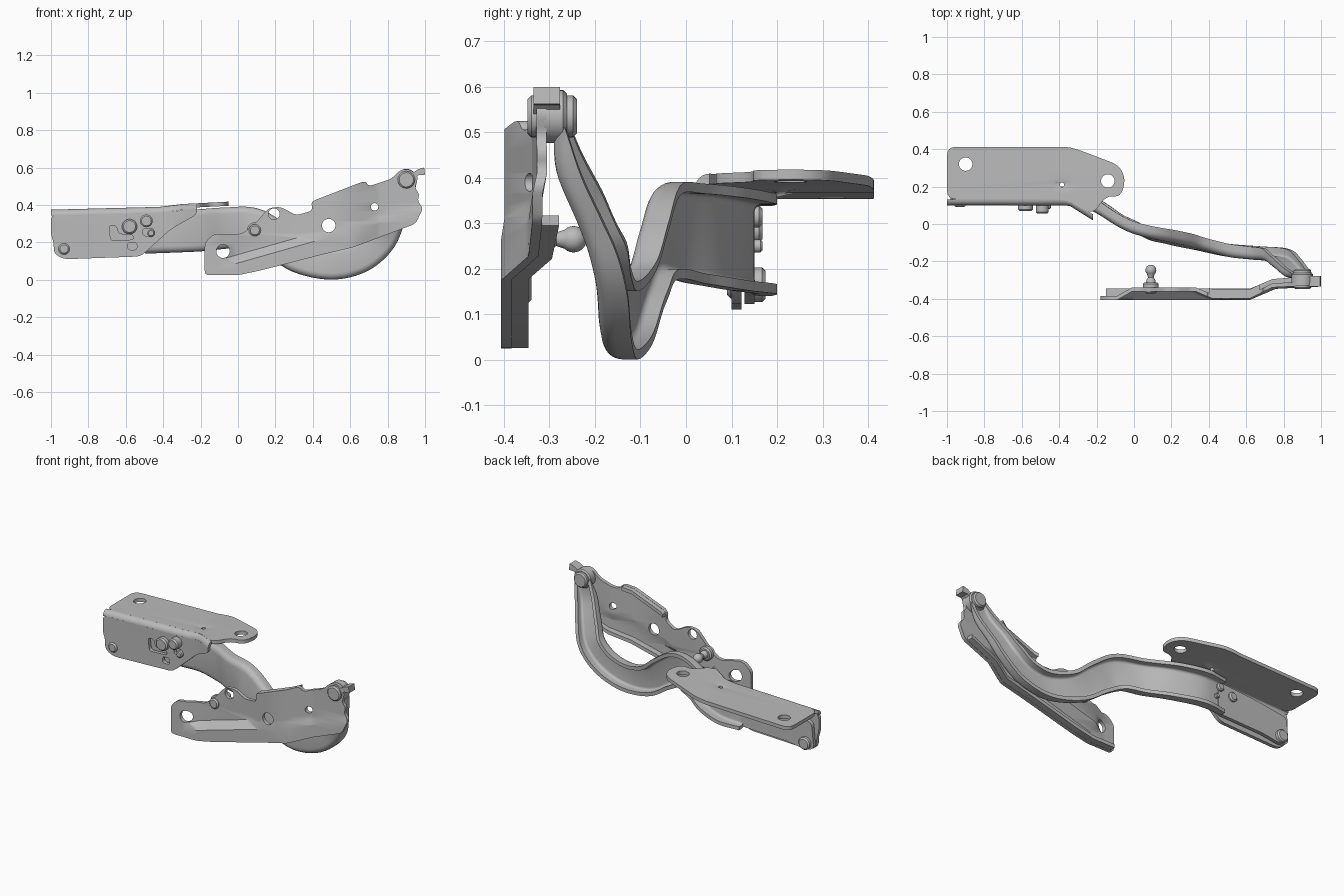
import bpy, bmesh, math
from mathutils import Vector

cube = bpy.data.objects.get("Cube")
if cube:
    bpy.data.objects.remove(cube, do_unlink=True)

steel = bpy.data.materials.new("grey_steel")
steel.use_nodes = True
GREY = (0.5, 0.5, 0.5, 1)
steel.diffuse_color = GREY
steel.node_tree.nodes["Principled BSDF"].inputs["Base Color"].default_value = GREY
T = 0.022  # sheet thickness


def finish(name, bm):
    bmesh.ops.recalc_face_normals(bm, faces=bm.faces)
    me = bpy.data.meshes.new(name)
    bm.to_mesh(me)
    bm.free()
    me.materials.append(steel)
    me.shade_smooth()
    me.set_sharp_from_angle(angle=math.radians(32))
    ob = bpy.data.objects.new(name, me)
    bpy.context.collection.objects.link(ob)
    return ob


def lerp(x, table):
    if x <= table[0][0]:
        return table[0][1]
    for (a, p), (b, q) in zip(table, table[1:]):
        if x <= b:
            return p + (q - p) * (x - a) / (b - a)
    return table[-1][1]


def rounded(pts, r):
    out, n = [], len(pts)
    for i in range(n):
        p, a, b = (Vector(pts[k % n]) for k in (i, i - 1, i + 1))
        s = p + (a - p).normalized() * min(r, (a - p).length * 0.45)
        e = p + (b - p).normalized() * min(r, (b - p).length * 0.45)
        for k in range(5):
            t = k / 4
            out.append(s * (1 - t) ** 2 + p * 2 * t * (1 - t) + e * t * t)
    return out


def circle(u, v, r, n=24):
    return [(u + r * math.cos(k * math.tau / n), v + r * math.sin(k * math.tau / n)) for k in range(n)]


def sheet(name, outline, holes, place, cuts, radius=0.03):
    """Flat blank with holes, creased along the cuts and bent by place(u, v, w)."""
    cu = bpy.data.curves.new(name + "_blank", "CURVE")
    cu.dimensions, cu.fill_mode, cu.extrude = "2D", "BOTH", T / 2
    for loop in [rounded(outline, radius)] + holes:
        sp = cu.splines.new("POLY")
        sp.points.add(len(loop) - 1)
        for q, p in zip(sp.points, loop):
            q.co = (p[0], p[1], 0, 1)
        sp.use_cyclic_u = True
    tmp = bpy.data.objects.new(name + "_blank", cu)
    bpy.context.collection.objects.link(tmp)
    me = bpy.data.meshes.new_from_object(tmp.evaluated_get(bpy.context.evaluated_depsgraph_get()))
    bpy.data.objects.remove(tmp)
    bm = bmesh.new()
    bm.from_mesh(me)
    bpy.data.meshes.remove(me)
    bmesh.ops.remove_doubles(bm, verts=bm.verts, dist=1e-5)
    for co, no in cuts:
        bmesh.ops.bisect_plane(bm, geom=bm.verts[:] + bm.edges[:] + bm.faces[:], plane_co=co, plane_no=no)
    for v in bm.verts:
        v.co = place(*v.co)
    return finish(name, bm)


def skin(name, rings):
    bm = bmesh.new()
    loops = [[bm.verts.new(p) for p in ring] for ring in rings]
    for a, b in zip(loops, loops[1:]):
        for i in range(len(a)):
            j = (i + 1) % len(a)
            bm.faces.new((a[i], a[j], b[j], b[i]))
    bm.faces.new(loops[0])
    bm.faces.new(loops[-1])
    return finish(name, bm)


def turned(name, x, z, profile, n=28):
    """Stack of circles (y, radius) along the y axis."""
    return skin(name, [[(x + p[0], y, z + p[1]) for p in circle(0, 0, r, n)] for y, r in profile])


def stud(name, x, z, y0, y1, r):
    s = math.copysign(min(0.008, r * 0.3), y1 - y0)
    return turned(name, x, z, [(y0, r), (y1 - s, r), (y1, r - abs(s))])


def x_cuts(xs):
    return [((x, 0, 0), (1, 0, 0)) for x in xs]


# Mounting bracket: top plate, bend and side flange
top_z = [(-1, 0.375), (-0.42, 0.39), (-0.3, 0.405), (-0.05, 0.418)]
front_y = [(-0.37, 0.1), (-0.34, 0.095), (-0.22, 0.02)]
R = 0.032

sheet("bracket_top_plate",
      [(-1, 0.132), (-0.36, 0.13), (-0.22, 0.05), (-0.15, 0.15), (-0.07, 0.145), (-0.045, 0.24),
       (-0.08, 0.315), (-0.34, 0.413), (-1, 0.413)],
      [circle(-0.9, 0.32, 0.036), circle(-0.14, 0.23, 0.036), circle(-0.385, 0.21, 0.012)],
      lambda u, v, w: (u, v, lerp(u, top_z) - T / 2 + w - 0.008 * max(0, 1 - math.hypot(u + 0.385, v - 0.21) / 0.05)),
      x_cuts([-0.43, -0.42, -0.36, -0.34, -0.3]), 0.05)


def bend_ring(x):
    y, z = lerp(x, front_y) + R, lerp(x, top_z) - R
    arc = [k * math.pi / 12 for k in range(7)]
    return ([(x, y - R * math.cos(a), z + R * math.sin(a)) for a in arc]
            + [(x, y - (R - T) * math.cos(a), z + (R - T) * math.sin(a)) for a in reversed(arc)])


skin("bracket_bend", [bend_ring(x) for x in (-1, -0.7, -0.42, -0.37, -0.34, -0.3, -0.22)])
slot = [(-0.69, 0.29), (-0.65, 0.29), (-0.64, 0.245), (-0.56, 0.24), (-0.56, 0.215), (-0.68, 0.21)]
keyhole = [(-0.59, 0.2), (-0.54, 0.2), (-0.54, 0.16), (-0.59, 0.16)]
pocket = [(-0.51, 0.275), (-0.45, 0.275), (-0.45, 0.235), (-0.51, 0.235)]
sheet("bracket_side_flange",
      [(-1, 0.346), (-1, 0.24), (-0.985, 0.2), (-0.985, 0.14), (-0.93, 0.11), (-0.52, 0.125), (-0.36, 0.27),
       (-0.22, 0.35), (-0.22, 0.38), (-0.42, 0.359)],
      [rounded(p, 0.018) for p in (slot, keyhole, pocket)],
      lambda u, v, w: (u, lerp(u, front_y) + T / 2 + w, v), x_cuts([-0.37, -0.34]))

# Arm: a channel swept along a gooseneck path (x, front y, z, width, depth)
path = [Vector(p) for p in (
    (-0.5, 0.128, 0.25, 0.22, 0.06), (-0.36, 0.122, 0.255, 0.22, 0.075), (-0.2, 0.06, 0.265, 0.225, 0.075),
    (-0.06, -0.025, 0.277, 0.22, 0.07), (0.08, -0.078, 0.28, 0.21, 0.065), (0.2, -0.105, 0.215, 0.195, 0.065),
    (0.33, -0.135, 0.125, 0.18, 0.065), (0.5, -0.175, 0.087, 0.172, 0.07), (0.65, -0.19, 0.122, 0.172, 0.07),
    (0.755, -0.2, 0.21, 0.172, 0.068), (0.81, -0.238, 0.32, 0.165, 0.062), (0.86, -0.285, 0.43, 0.145, 0.055),
    (0.9, -0.29, 0.53, 0.115, 0.024))]


def spline(pts, steps):
    ext = [pts[0] * 2 - pts[1]] + pts + [pts[-1] * 2 - pts[-2]]
    for a, b, c, d in zip(ext, ext[1:], ext[2:], ext[3:]):
        for k in range(steps):
            t = k / steps
            yield (b * 2 + (c - a) * t + (a * 2 - b * 5 + c * 4 - d) * t * t + (b * 3 - a - c * 3 + d) * t ** 3) / 2
    yield pts[-1]


def channel(h, depth):
    r, q = 0.035, 0.015
    arc = [k * math.pi / 10 for k in range(6)]
    outer = [(h, depth)] + [(h - r + r * math.cos(a), r - r * math.sin(a)) for a in arc]
    inner = [(h - T, depth)] + [(h - T - q + q * math.cos(a), T + q - q * math.sin(a)) for a in arc]
    outer = [(a, min(d, depth)) for a, d in outer]
    inner = [(a, min(d, depth)) for a, d in inner]
    mirror = lambda side: [(-a, d) for a, d in reversed(side)]
    return outer + mirror(outer) + [(-a, d) for a, d in inner] + inner[::-1]


line = list(spline(path, 6))
rings = []
for i, p in enumerate(line):
    t = line[min(i + 1, len(line) - 1)] - line[max(i - 1, 0)]
    n = Vector((-t[2], t[0])).normalized()
    rings.append([(p[0] + n.x * a, p[1] + d, p[2] + n.y * a) for a, d in channel(p[3] / 2, p[4])])
skin("gooseneck_arm", rings)

# Flat tail of the arm behind the flange, with its fasteners
sheet("arm_tail_plate",
      [(-0.97, 0.3), (-0.985, 0.14), (-0.93, 0.12), (-0.8, 0.14), (-0.48, 0.15), (-0.48, 0.35), (-0.75, 0.33)],
      [], lambda u, v, w: (u, 0.14 + w, v), [])
stud("tail_rivet_front", -0.93, 0.165, 0.12, 0.09, 0.03)
stud("tail_rivet_back", -0.93, 0.165, 0.14, 0.175, 0.038)
for i, (x, z, r, y) in enumerate([(-0.58, 0.285, 0.04, 0.07), (-0.49, 0.315, 0.034, 0.055), (-0.465, 0.25, 0.02, 0.08)]):
    stud("arm_bolt_%d" % i, x, z, 0.14, y, r)
    stud("arm_bolt_back_%d" % i, x, z, 0.14, 0.168, r * 0.7)

# Lower link: embossed plate with a forward bottom strip
SLOPE = 0.284
web_y = [(-0.09, -0.395), (-0.01, -0.35), (0.33, -0.35), (0.42, -0.388), (0.62, -0.388), (0.74, -0.328), (1, -0.315)]
strip_y = [(0.62, -0.395), (0.76, -0.335), (1, -0.325)]


def link_place(u, v, w):
    d = v - 0.03 - SLOPE * u
    k = min(1, max(0, (d - 0.06) / 0.045))
    return u, strip_at(u) * (1 - k) + lerp(u, web_y) * k + w, v


def strip_at(u):
    return lerp(u, strip_y)


link_cuts = x_cuts([k[0] for k in web_y[:-1]] + [0.76])
link_cuts += [((0, 0.03 + d, 0), (-SLOPE, 1, 0)) for d in (0.06, 0.105)]
sheet("lower_link",
      [(-0.178, 0.025), (0.0, 0.025), (0.12, 0.05), (0.45, 0.135), (0.62, 0.175), (0.95, 0.3), (0.99, 0.385), (0.96, 0.42),
       (0.97, 0.46), (0.945, 0.49), (0.965, 0.55), (0.92, 0.592), (0.87, 0.59), (0.82, 0.54), (0.7, 0.5),
       (0.68, 0.53), (0.39, 0.418), (0.4, 0.37), (0.31, 0.345), (0.23, 0.39), (0.165, 0.385), (0.09, 0.3),
       (0.02, 0.245), (-0.13, 0.245), (-0.178, 0.2)],
      [circle(-0.08, 0.153, 0.036), circle(0.193, 0.352, 0.03), circle(0.485, 0.29, 0.036), circle(0.73, 0.39, 0.02)],
      link_place, link_cuts, 0.025)


def lip(name, pts, depth, y_of, side):
    rows = []
    for x, z in pts:
        y = y_of(x) - T / 2
        rows.append([(x, y + 0.006, z), (x, y + depth, z), (x, y + depth, z + side * T), (x, y + 0.006, z + side * T)])
    skin(name, rows)


lip("link_bottom_lip", [(-0.15, 0.026), (0, 0.026), (0.12, 0.051), (0.45, 0.136), (0.62, 0.177), (0.74, 0.222), (0.93, 0.295)],
    0.06, strip_at, 1)
lip("link_top_lip", [(0.4, 0.42), (0.42, 0.428), (0.62, 0.506), (0.67, 0.524)], 0.05, lambda x: lerp(x, web_y), -1)

# Main pivot, hook tab and ball stud
stud("pivot_washer", 0.9, 0.535, -0.312, -0.262, 0.058)
stud("pivot_head_back", 0.9, 0.535, -0.275, -0.24, 0.046)
stud("pivot_head_front", 0.9, 0.535, -0.31, -0.348, 0.046)
hook = [(0.94, 0.535), (0.965, 0.56), (1.0, 0.562), (0.995, 0.6), (0.965, 0.592), (0.93, 0.57)]
skin("hook_tab", [[(x, y, z) for x, z in hook] for y in (-0.335, -0.277)])
stud("ball_stud_base", 0.09, 0.265, -0.34, -0.312, 0.042)
stud("ball_stud_rivet", 0.09, 0.265, -0.35, -0.372, 0.032)
ball = [(-0.247 - 0.029 * math.cos(a), 0.029 * math.sin(a)) for a in (k * math.pi / 12 for k in range(3, 12))]
turned("ball_stud", 0.09, 0.265, [(-0.33, 0.026), (-0.3, 0.024), (-0.285, 0.015)] + ball)
